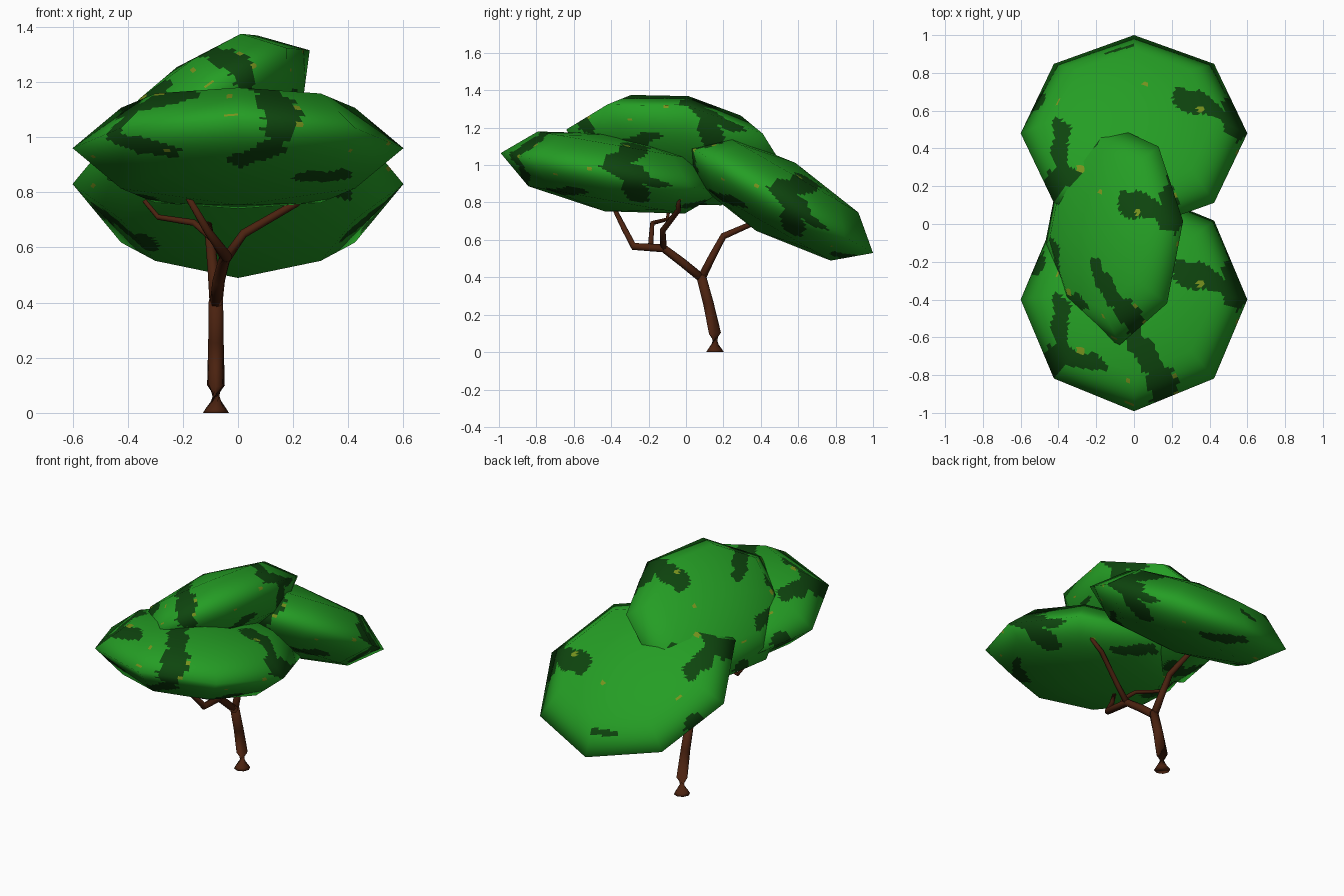
import bpy, bmesh
from mathutils import Vector, Matrix, noise

if "Cube" in bpy.data.objects:
    bpy.data.objects.remove(bpy.data.objects["Cube"])


def material(name, rgb):
    m = bpy.data.materials.new(name)
    m.diffuse_color = (*rgb, 1)
    m.use_nodes = True
    m.node_tree.nodes["Principled BSDF"].inputs["Base Color"].default_value = m.diffuse_color
    return m


BARK = material("dark bark", (0.07, 0.016, 0.005))
LEAF = material("leaf green", (0.018, 0.34, 0.018))
SHADE = material("deep green", (0.0045, 0.06, 0.0045))
FLECK = material("yellow fleck", (0.19, 0.29, 0.013))


def add_object(name, bm, mats):
    mesh = bpy.data.meshes.new(name)
    bm.to_mesh(mesh)
    bm.free()
    for m in mats:
        mesh.materials.append(m)
    for p in mesh.polygons:
        p.use_smooth = True
    ob = bpy.data.objects.new(name, mesh)
    bpy.context.collection.objects.link(ob)
    return ob


# Trunk and branches: tapered tubes along (x, y, z, radius) paths
def tube(name, path, sides=8):
    bm = bmesh.new()
    pts = [Vector(p[:3]) for p in path]
    rings = []
    for i, p in enumerate(pts):
        d = pts[min(i + 1, len(pts) - 1)] - pts[max(i - 1, 0)]
        if i == 0 and p.z < 0.01:
            d = Vector((0, 0, 1))
        place = Matrix.Translation(p) @ d.to_track_quat('Z', 'Y').to_matrix().to_4x4()
        rings.append(bmesh.ops.create_circle(bm, segments=sides, radius=path[i][3],
                                             matrix=place)["verts"])
    for a, b in zip(rings, rings[1:]):
        for k in range(sides):
            j = (k + 1) % sides
            bm.faces.new((a[k], a[j], b[j], b[k]))
    bm.faces.new(rings[0])
    bm.faces.new(rings[-1])
    bmesh.ops.recalc_face_normals(bm, faces=bm.faces)
    return add_object(name, bm, [BARK])


tube("trunk", [(-.08, .155, 0, .047), (-.08, .155, .015, .038), (-.08, .155, .1, .032),
               (-.08, .12, .26, .028), (-.08, .08, .41, .026)])
tube("front_limb", [(-.08, .09, .39, .023), (-.07, -.02, .48, .023),
                    (-.05, -.12, .555, .022), (-.04, -.28, .565, .02),
                    (-.11, -.33, .66, .015), (-.18, -.39, .78, .011)])
tube("back_limb", [(-.08, .08, .39, .023), (-.09, .14, .51, .02),
                   (-.1, .2, .62, .018), (-.11, .36, .69, .014)])
tube("right_branch", [(-.05, -.12, .55, .018), (.02, -.125, .65, .016),
                      (.21, -.04, .76, .014), (.3, -.04, .83, .01)])
tube("left_branch", [(-.05, -.19, .56, .014), (-.09, -.185, .63, .013),
                     (-.16, -.18, .69, .012), (-.29, -.1, .71, .01),
                     (-.34, -.09, .77, .008)])

# Patch strokes on the unit foliage shape; each is a path with a half width
STROKES = [
    (.13, [(-.67, -.12, .7), (-.75, -.4, .5), (-.6, -.6, .5), (-.37, -.66, .65)]),
    (.12, [(-.72, -.55, .3), (-.78, -.6, -.15), (-.5, -.75, -.4)]),
    (.09, [(-.02, -.37, .9), (.14, -.62, .75), (.27, -.75, .55)]),
    (.15, [(.25, -.8, .5), (.3, -.95, .1)]),
    (.09, [(.27, -.9, -.1), (.2, -.85, -.45), (.0, -.75, -.6)]),
    (.12, [(.47, .2, .8), (.72, .14, .6), (.9, .05, .3)]),
    (.13, [(.93, .25, .25), (.92, .2, -.2), (.75, .3, -.55)]),
    (.1, [(.9, -.02, .1), (.92, .5, -.1)]),
    (.06, [(-.25, .85, .45), (-.05, .85, .5)]),
    (.09, [(.45, -.45, -.75), (.7, -.3, -.65)]),
    (.11, [(-.9, .35, .1), (-.85, .2, -.4), (-.6, .3, -.7)]),
    (.1, [(-.1, .9, -.3), (.2, .8, -.55)]),
]
FLECKS = [(-.05, -.8, .55), (-.05, -.98, .1), (.4, -.8, .4), (.4, -.9, .0), (-.45, -.7, -.4),
          (.6, .1, .75), (-.47, -.5, .7), (.1, .35, .9), (-.7, .2, .6), (.95, -.2, .0),
          (.5, .7, -.4), (-.5, .6, -.5), (.7, -.5, -.3), (-.95, -.1, -.2)]


def seg_distance(p, a, b):
    t = max(0, min(1, (p - a).dot(b - a) / (b - a).length_squared))
    return (p - a.lerp(b, t)).length


def on_shape(p):
    return Vector(p).normalized() * 0.95


def patch_index(p):
    p = p.normalized() * 0.95
    if any((p - on_shape(f)).length < 0.033 for f in FLECKS):
        return 2
    wobble = 0.06 * noise.noise(p * 6)
    for width, path in STROKES:
        pts = [on_shape(q) for q in path]
        if any(seg_distance(p, a, b) < width + wobble for a, b in zip(pts, pts[1:])):
            return 1
    return 0


# Foliage: flattened eight-sided, four-ring balls, faces cut fine for the patches
def foliage(name, centre, u, v, thick=0.21):
    u, v = Vector(u), Vector(v)
    n = u.cross(v).normalized() * thick
    basis = Matrix((u, v, n)).transposed()
    bm = bmesh.new()
    bmesh.ops.create_uvsphere(bm, u_segments=8, v_segments=4, radius=1)
    bmesh.ops.subdivide_edges(bm, edges=bm.edges[:], cuts=15, use_grid_fill=True)
    for f in bm.faces:
        f.material_index = patch_index(f.calc_center_median())
    to_normal = basis.inverted().transposed()
    normals = [(to_normal @ vert.co).normalized() for vert in bm.verts]
    for vert in bm.verts:
        vert.co = basis @ vert.co + Vector(centre)
    ob = add_object(name, bm, [LEAF, SHADE, FLECK])
    ob.data.normals_split_custom_set_from_vertices(normals)
    return ob


foliage("front_foliage", (0, -.4, .96), (.6, 0, 0), (0, .591, -.104))
foliage("back_foliage", (0, .48, .83), (.6, 0, 0), (0, .52, -.3))
foliage("top_foliage", (-.107, -.053, 1.08), (.367, .068, .235), (-.032, .587, -.11))
